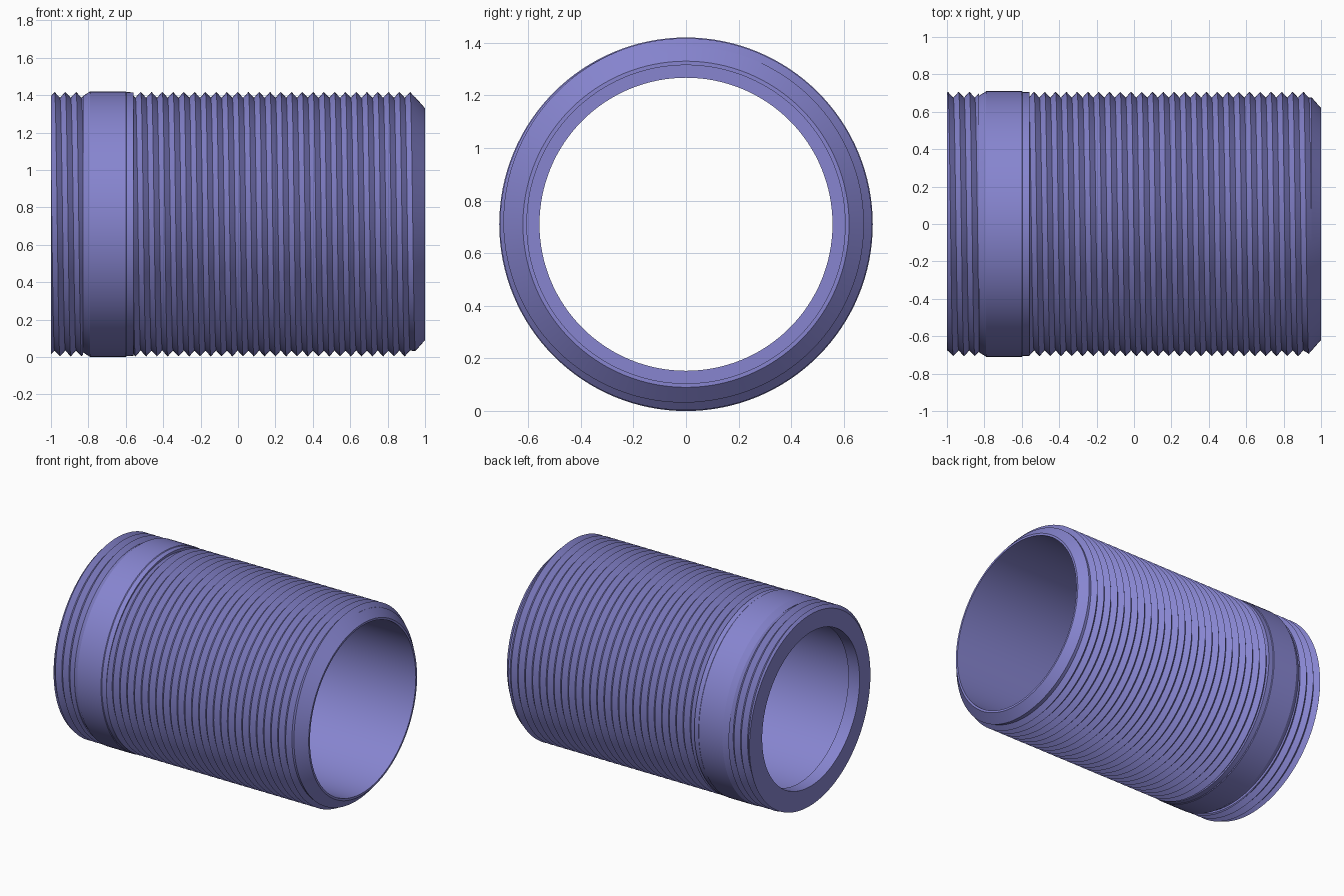
import bpy, bmesh, math

if "Cube" in bpy.data.objects:
    bpy.data.objects.remove(bpy.data.objects["Cube"])

SEG = 128            # sides around the sleeve
CZ = 0.71            # height of the axis
PITCH = 0.0576
CREST, ROOT = 0.707, 0.676
PEAK = 0.92          # x of one crest on the top line

mat = bpy.data.materials.new("periwinkle blue")
mat.diffuse_color = (0.242, 0.235, 0.631, 1)
mat.use_nodes = True
mat.node_tree.nodes["Principled BSDF"].inputs["Base Color"].default_value = mat.diffuse_color


def point(x, r, a):
    return (x, r * math.cos(a), CZ + r * math.sin(a))


def thread_radius(x, a):
    """V-shaped right-hand thread, cut down by the chamfer at the right end."""
    u = (x - PEAK - PITCH * (a - math.pi / 2) / math.tau) / PITCH
    d = abs(u - round(u)) * 2
    r = CREST + (ROOT - CREST) * d
    return min(r, 0.62 + (1 - x) * 1.13)


def finish(bm, name):
    bmesh.ops.remove_doubles(bm, verts=bm.verts, dist=0.00005)
    bmesh.ops.recalc_face_normals(bm, faces=bm.faces)
    mesh = bpy.data.meshes.new(name)
    bm.to_mesh(mesh)
    bm.free()
    mesh.materials.append(mat)
    ob = bpy.data.objects.new(name, mesh)
    bpy.context.collection.objects.link(ob)
    bpy.ops.object.select_all(action='DESELECT')
    ob.select_set(True)
    bpy.context.view_layer.objects.active = ob
    bpy.ops.object.shade_smooth_by_angle(angle=math.radians(25))
    return ob


def skin(bm, columns):
    for c0, c1 in zip(columns, columns[1:]):
        for i in range(len(c0) - 1):
            bm.faces.new((c0[i], c0[i + 1], c1[i + 1], c1[i]))


def thread(name, xa, xb, before, after):
    """Helical thread from xa to xb, joined to plain (x, r) profiles on both sides."""
    bm = bmesh.new()
    columns = []
    for s in range(SEG + 1):
        a = math.tau * s / SEG
        shift = PEAK + PITCH * (a - math.pi / 2) / math.tau
        k0 = math.floor((xa - PEAK) / PITCH * 2) - 3
        k1 = math.ceil((xb - PEAK) / PITCH * 2) + 3
        xs = [xa] + [min(max(shift + k * PITCH / 2, xa), xb)
                     for k in range(k0, k1 + 1)] + [xb]
        pts = before + [(x, thread_radius(x, a)) for x in xs] + after
        columns.append([bm.verts.new(point(x, r, a)) for x, r in pts])
    skin(bm, columns)
    return finish(bm, name)


def lathe(name, profile):
    bm = bmesh.new()
    skin(bm, [[bm.verts.new(point(x, r, math.tau * s / SEG)) for x, r in profile]
              for s in range(SEG + 1)])
    return finish(bm, name)


# Short thread with the flat end face and its narrower opening
thread("short_thread", -1.0, -0.83, [(-1.0, 0.557)], [(-0.83, 0.66)])
# Smooth collar between the two threads
lathe("collar", [(-0.83, 0.66), (-0.83, 0.685), (-0.79, 0.71), (-0.60, 0.71),
                 (-0.595, 0.706), (-0.56, 0.705), (-0.56, 0.66)])
# Long thread with the chamfered end and thin rim
thread("long_thread", -0.56, 0.95, [(-0.56, 0.66)],
       [(1.0, 0.62), (1.0, 0.605)])
# Bore with the stepped lip at the left end
lathe("bore", [(1.0, 0.605), (-0.91, 0.605), (-0.91, 0.557), (-1.0, 0.557)])
